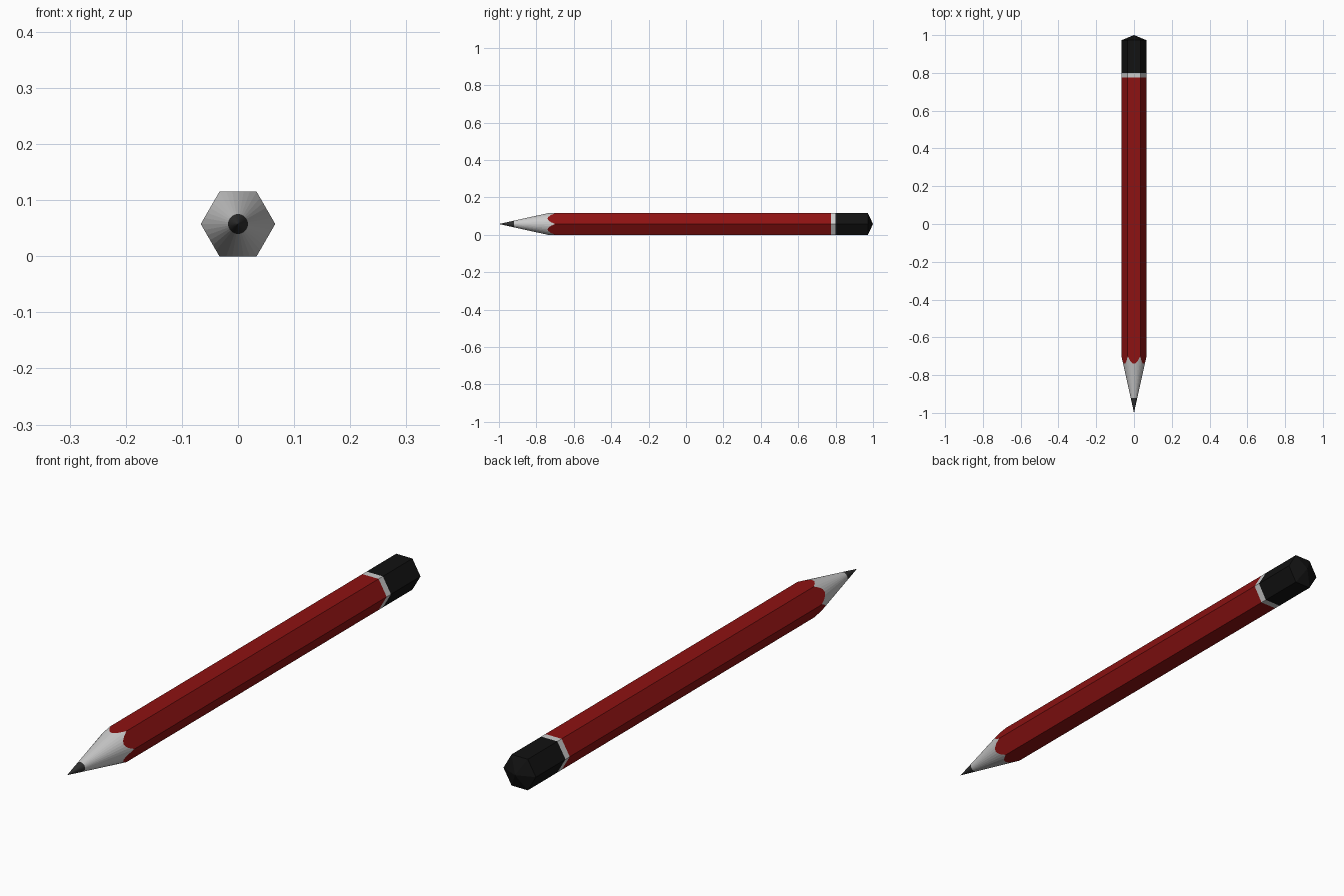
import bpy, bmesh
from math import cos, sin, pi, radians

if "Cube" in bpy.data.objects:
    bpy.data.objects.remove(bpy.data.objects["Cube"])

APOTHEM = 0.0575          # half the distance across the flats
ZC = APOTHEM              # pencil axis height
SLOPE = 0.2213            # sharpened cone radius per unit length
SEGS = 36                 # columns around, a multiple of 6
ANGLES = [2 * pi * i / SEGS for i in range(SEGS)]


def hex_radius(a):
    return APOTHEM / cos((a % (pi / 3)) - pi / 6)


def hex_ring(y):
    return [(hex_radius(pi / 3 * i) * cos(pi / 3 * i), y,
             ZC + hex_radius(pi / 3 * i) * sin(pi / 3 * i)) for i in range(6)]


def cone_ring(y):
    r = SLOPE * (y + 1)
    return [(r * cos(a), y, ZC + r * sin(a)) for a in ANGLES]


def full_hex_ring(y=None):
    # y=None gives the scalloped line where the cone cuts the hexagon
    pts = []
    for a in ANGLES:
        r = hex_radius(a)
        pts.append((r * cos(a), -1 + r / SLOPE if y is None else y, ZC + r * sin(a)))
    return pts


def material(name, rgb):
    m = bpy.data.materials.new(name)
    m.diffuse_color = (*rgb, 1)
    m.use_nodes = True
    m.node_tree.nodes["Principled BSDF"].inputs["Base Color"].default_value = m.diffuse_color
    return m


def loft(name, rings, mat=None):
    # a one-point ring closes to an apex
    bm = bmesh.new()
    loops = [[bm.verts.new(p) for p in ring] for ring in rings]
    for a, b in zip(loops, loops[1:]):
        n = max(len(a), len(b))
        for i in range(n):
            j = (i + 1) % n
            if len(a) == 1:
                bm.faces.new((a[0], b[j], b[i]))
            elif len(b) == 1:
                bm.faces.new((a[i], a[j], b[0]))
            else:
                bm.faces.new((a[i], a[j], b[j], b[i]))
    bmesh.ops.recalc_face_normals(bm, faces=bm.faces)
    # make an open shell face outward from the axis
    bm.normal_update()
    f = bm.faces[0]
    c = f.calc_center_median()
    if f.normal.x * c.x + f.normal.z * (c.z - ZC) < 0:
        bmesh.ops.reverse_faces(bm, faces=bm.faces)
    # merge the flat columns into clean sides
    bmesh.ops.dissolve_limit(bm, angle_limit=radians(0.5),
                             verts=bm.verts, edges=bm.edges)
    me = bpy.data.meshes.new(name)
    bm.to_mesh(me)
    bm.free()
    ob = bpy.data.objects.new(name, me)
    bpy.context.collection.objects.link(ob)
    if mat:
        me.materials.append(mat)
    return ob


red = material("red_paint", (0.27, 0.006, 0.006))
black = material("black", (0.006, 0.006, 0.006))
graphite = material("graphite", (0.03, 0.03, 0.03))

# sharpened point: lead, then bare wood up to the scalloped paint edge
loft("lead", [[(0, -1, ZC)], cone_ring(-0.92)], graphite)
loft("sharpened_wood", [cone_ring(-0.92), full_hex_ring()])

# painted hexagonal body
loft("painted_body", [full_hex_ring(), full_hex_ring(0.775)], red)

# band and end cap with a shallow pointed end
loft("band", [hex_ring(0.775), hex_ring(0.80)])
loft("end_cap", [hex_ring(0.80), hex_ring(0.973), [(0, 1, ZC)]], black)
